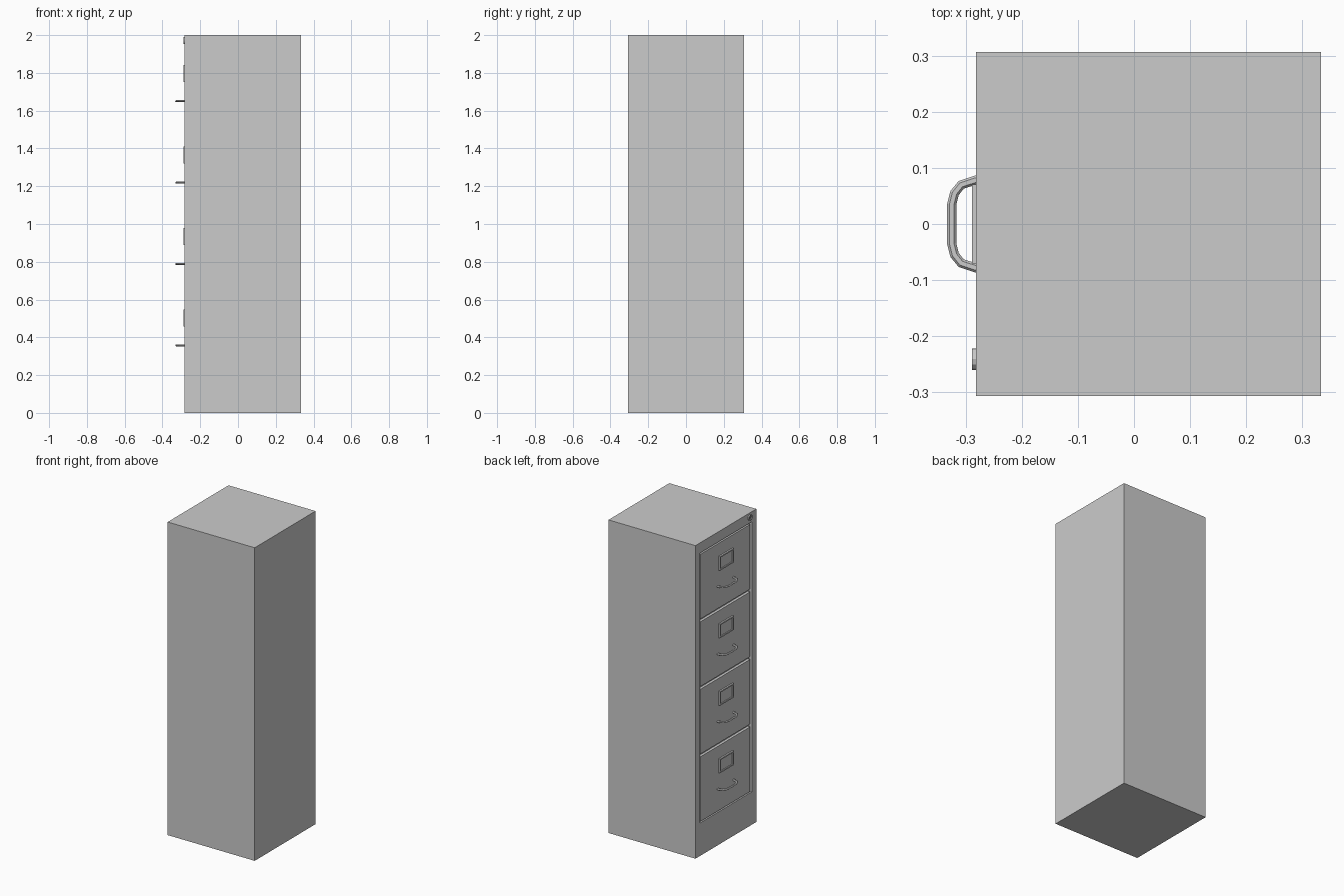
import bpy
import bmesh
from math import pi
from mathutils import Matrix, Vector

if "Cube" in bpy.data.objects:
    bpy.data.objects.remove(bpy.data.objects["Cube"])

grey = bpy.data.materials.new("cabinet_grey")
grey.use_nodes = True
grey.diffuse_color = (0.6, 0.6, 0.6, 1)
grey.node_tree.nodes["Principled BSDF"].inputs["Base Color"].default_value = (0.6, 0.6, 0.6, 1)

FRONT, BACK, HALF = -0.282, 0.333, 0.307   # drawer side, rear, half width
LOW, HIGH, OPEN = 0.21, 1.935, 0.262       # drawer opening
DEPTH, GAP = 0.02, 0.012
PITCH = (HIGH - LOW) / 4


def finish(name, bm):
    bmesh.ops.recalc_face_normals(bm, faces=bm.faces)
    mesh = bpy.data.meshes.new(name)
    bm.to_mesh(mesh)
    bm.free()
    mesh.materials.append(grey)
    obj = bpy.data.objects.new(name, mesh)
    bpy.context.collection.objects.link(obj)
    return obj


def add_box(bm, low, high):
    low, high = Vector(low), Vector(high)
    place = Matrix.Translation((low + high) / 2) @ Matrix.Diagonal((*(high - low), 1))
    return bmesh.ops.create_cube(bm, size=1, matrix=place)["verts"]


def framed_plate(name, x, depth, half, low, high, border, sink):
    """Box whose -x face has an inset, sunken centre."""
    bm = bmesh.new()
    add_box(bm, (x, -half, low), (x + depth, half, high))
    bm.normal_update()
    face = min(bm.faces, key=lambda f: f.calc_center_median().x)
    bmesh.ops.inset_region(bm, faces=[face], thickness=border)
    ring = bmesh.ops.extrude_discrete_faces(bm, faces=[face])["faces"][0]
    bmesh.ops.translate(bm, verts=ring.verts, vec=(sink, 0, 0))
    return finish(name, bm)


def handle(name, z):
    """Flat-sided bent tube, swept along a mirrored path."""
    half = [(-0.26, 0.084), (-0.283, 0.078), (-0.308, 0.070), (-0.320, 0.055), (-0.325, 0.035)]
    path = half + [(x, -y) for x, y in reversed(half)]
    curve = bpy.data.curves.new(name, "CURVE")
    curve.dimensions = "3D"
    curve.bevel_depth = 0.0082
    curve.bevel_resolution = 1
    curve.use_fill_caps = True
    line = curve.splines.new("POLY")
    line.points.add(len(path) - 1)
    for point, (x, y) in zip(line.points, path):
        point.co = (x, y, 0, 1)
    line.use_smooth = False
    curve.materials.append(grey)
    obj = bpy.data.objects.new(name, curve)
    obj.location.z = z
    obj.scale.z = 0.65
    bpy.context.collection.objects.link(obj)


# Body with one tall recess for the drawers
framed = bmesh.new()
add_box(framed, (FRONT, -HALF, 0), (BACK, HALF, 2))
framed.normal_update()
for axis, value in ((1, -OPEN), (1, OPEN), (2, LOW), (2, HIGH)):
    spot, normal = Vector(), Vector()
    spot[axis], normal[axis] = value, 1
    panel = [f for f in framed.faces if f.normal.x < -0.9]
    geom = panel + list({e for f in panel for e in f.edges})
    bmesh.ops.bisect_plane(framed, geom=geom, plane_co=spot, plane_no=normal)
    framed.normal_update()
mid = [f for f in framed.faces if f.normal.x < -0.9
       and abs(f.calc_center_median().y) < OPEN and LOW < f.calc_center_median().z < HIGH]
pocket = bmesh.ops.extrude_discrete_faces(framed, faces=mid)["faces"]
for f in pocket:
    bmesh.ops.translate(framed, verts=f.verts, vec=(DEPTH, 0, 0))
finish("cabinet_body", framed)

# Four drawers, each with a label holder and a pull
for i in range(4):
    base = LOW + i * PITCH
    bm = bmesh.new()
    add_box(bm, (FRONT + 0.003, -OPEN + GAP, base + GAP / 2),
            (FRONT + DEPTH + 0.01, OPEN - GAP, base + PITCH - GAP))
    finish(f"drawer_front_{i + 1}", bm)
    framed_plate(f"label_holder_{i + 1}", FRONT - 0.007, 0.015, 0.07,
                 base + 0.247, base + 0.337, 0.012, 0.006)
    handle(f"drawer_pull_{i + 1}", base + 0.147)

# Round lock with a sunken face and a key slot plate
bm = bmesh.new()
place = Matrix.Translation((FRONT, -0.241, 1.971)) @ Matrix.Rotation(-pi / 2, 4, "Y")
bmesh.ops.create_cone(bm, cap_ends=True, segments=12, radius1=0.019, radius2=0.019,
                      depth=0.014, matrix=place)
bm.normal_update()
cap = min(bm.faces, key=lambda f: f.calc_center_median().x)
bmesh.ops.inset_region(bm, faces=[cap], thickness=0.006)
sunk = bmesh.ops.extrude_discrete_faces(bm, faces=[cap])["faces"][0]
bmesh.ops.translate(bm, verts=sunk.verts, vec=(0.005, 0, 0))
finish("lock", bm)
bm = bmesh.new()
add_box(bm, (FRONT - 0.005, -0.243, 1.962), (FRONT, -0.239, 1.98))
finish("key_slot", bm)
